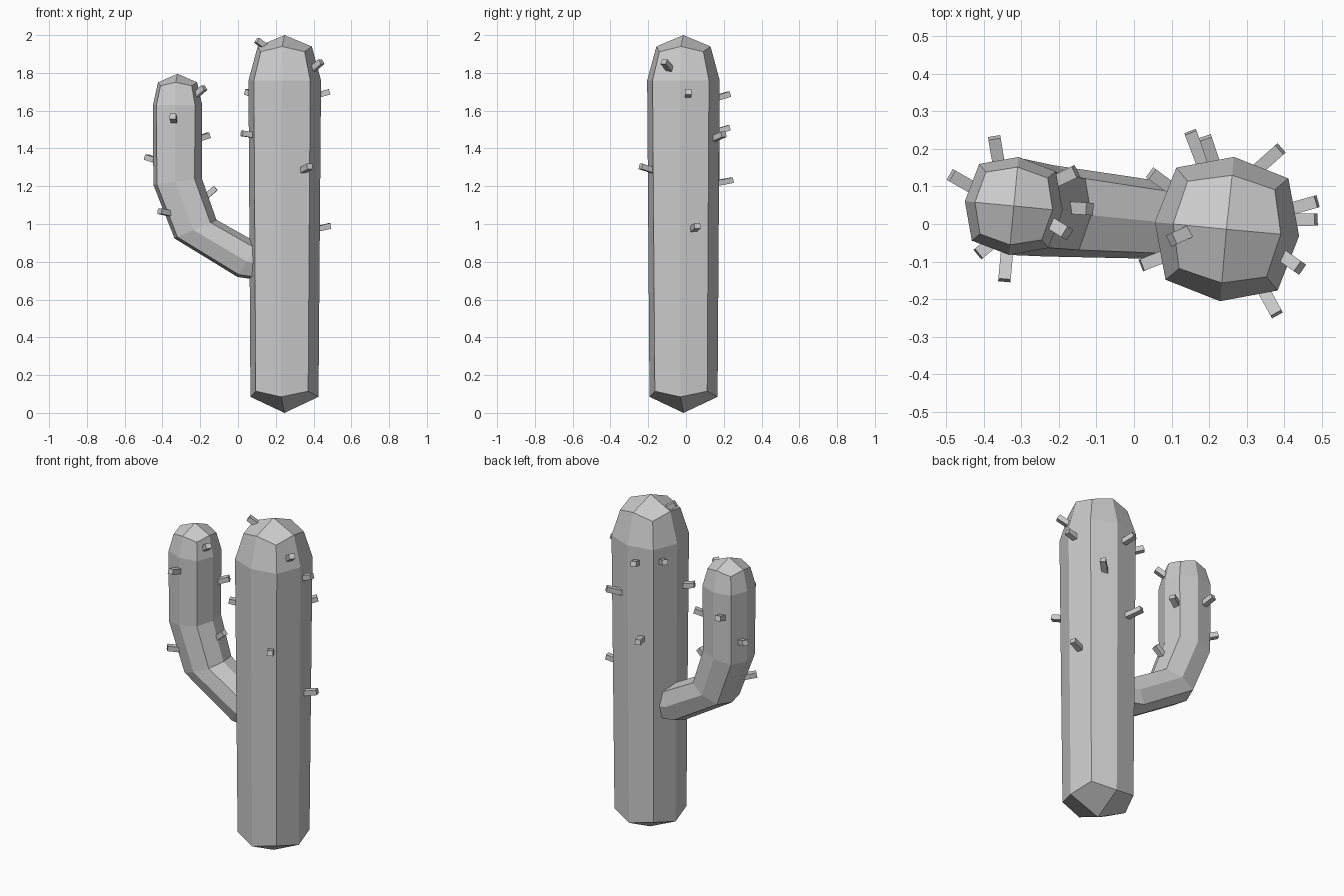
import bpy, bmesh
from math import sin, cos, radians
from mathutils import Vector

if "Cube" in bpy.data.objects:
    bpy.data.objects.remove(bpy.data.objects["Cube"])

PHASE = -5.5  # small twist shared by trunk and arm


def mesh_object(name, bm):
    bmesh.ops.recalc_face_normals(bm, faces=bm.faces)
    me = bpy.data.meshes.new(name)
    bm.to_mesh(me)
    bm.free()
    ob = bpy.data.objects.new(name, me)
    bpy.context.collection.objects.link(ob)
    return ob


def tube(name, start, rings, end):
    """Eight-sided tube; each end is closed by four quads meeting at a point.
    Ring: centre, tilt about y in degrees, mid radius, corner radius, corner offset along the axis."""
    bm = bmesh.new()
    loops = []
    for c, tilt, rm, rc, dz in rings:
        t = radians(tilt)
        u, v, n = Vector((cos(t), 0, sin(t))), Vector((0, 1, 0)), Vector((-sin(t), 0, cos(t)))
        loop = []
        for i in range(8):
            a = radians(PHASE + 45 * i)
            r, off = (rc, dz) if i % 2 else (rm, 0)
            loop.append(bm.verts.new(Vector(c) + r * (cos(a) * u + sin(a) * v) + off * n))
        loops.append(loop)
    for lo, hi in zip(loops, loops[1:]):
        for i in range(8):
            j = (i + 1) % 8
            bm.faces.new((lo[i], lo[j], hi[j], hi[i]))
    for tip, loop in ((start, loops[0]), (end, loops[-1])):
        p = bm.verts.new(tip)
        for i in range(0, 8, 2):
            bm.faces.new((p, loop[i], loop[i + 1], loop[(i + 2) % 8]))
    return mesh_object(name, bm)


# Trunk
tube("trunk", (.246, -.013, 0), [
    ((.246, -.013, .085), 0, .181, .197, .03),
    ((.2475, -.0135, 1.76), 0, .193, .212, 0),
    ((.2475, -.0135, 1.94), 0, .144, .165, -.028),
], (.246, -.014, 2.0))

# Curved side arm
tube("arm", (.19, .01, .79), [
    ((.14, .01, .79), 80, .09, .10, 0),
    ((.05, .012, .81), 60, .105, .117, 0),
    ((-.225, .035, .973), 24, .122, .135, 0),
    ((-.32, .047, 1.225), 8, .13, .143, 0),
    ((-.32, .048, 1.63), 0, .131, .145, 0),
    ((-.32, .048, 1.75), 0, .104, .117, -.018),
], (-.32, .048, 1.795))


def spines(name, pairs, w=.033):
    """Short square pegs from a buried base to a tip."""
    bm = bmesh.new()
    for tip, base in pairs:
        tip, base = Vector(tip), Vector(base)
        d = tip - base
        made = bmesh.ops.create_cube(bm, size=1)["verts"]
        bmesh.ops.scale(bm, vec=(w, w * .9, d.length), verts=made)
        m = d.to_track_quat('Z', 'Y').to_matrix()
        bmesh.ops.rotate(bm, matrix=m, verts=made)
        bmesh.ops.translate(bm, vec=(tip + base) / 2, verts=made)
    return mesh_object(name, bm)


# Spines on the trunk
spines("trunk_spines", [
    ((.10, -.042, 1.972), (.17, -.01, 1.92)),
    ((.442, -.117, 1.86), (.36, -.06, 1.79)),
    ((.485, .012, 1.70), (.38, .01, 1.67)),
    ((.487, .06, .99), (.38, .03, .965)),
    ((.045, .135, 1.70), (.12, .08, 1.67)),
    ((.02, -.11, 1.48), (.12, -.07, 1.465)),
    ((.38, -.24, 1.305), (.32, -.13, 1.27)),
    ((.15, .245, 1.232), (.19, .14, 1.212)),
    ((.19, .23, 1.688), (.22, .14, 1.66)),
    ((.39, .20, 1.475), (.30, .12, 1.44)),
])

# Spines on the arm
spines("arm_spines", [
    ((-.178, -.025, 1.722), (-.25, .02, 1.66)),
    ((-.155, .14, 1.47), (-.24, .10, 1.44)),
    ((-.118, .04, 1.19), (-.20, .045, 1.12)),
    ((-.345, -.15, 1.57), (-.335, -.04, 1.54)),
    ((-.487, .13, 1.355), (-.40, .08, 1.325)),
    ((-.415, -.08, 1.068), (-.33, -.01, 1.05)),
    ((-.372, .23, 1.51), (-.355, .13, 1.48)),
])
